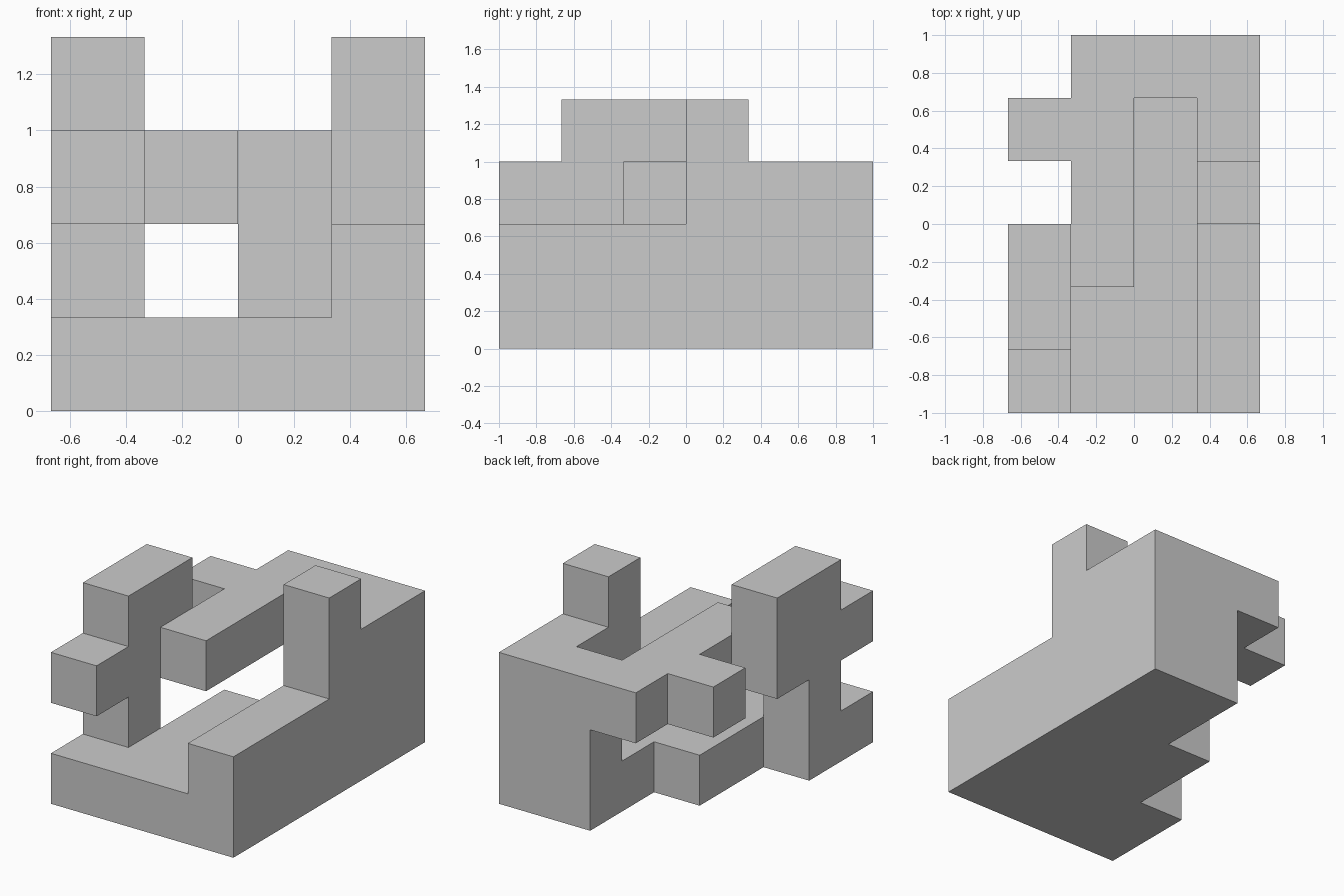
import bpy, bmesh, math
from mathutils import Vector

if "Cube" in bpy.data.objects:
    bpy.data.objects.remove(bpy.data.objects["Cube"])

CELL = 1 / 3
cells = set()


def fill(x, y, z):
    """Fill grid cells; each argument is a (start, stop) range."""
    cells.update((i, j, k) for i in range(*x) for j in range(*y) for k in range(*z))


# Base floor
fill((0, 4), (0, 2), (0, 1))
fill((1, 4), (2, 4), (0, 1))
# Right wall, stepped up towards the back, with its tower
fill((3, 4), (0, 6), (0, 2))
fill((3, 4), (3, 6), (2, 3))
fill((3, 4), (3, 4), (3, 4))
# Back wall
fill((2, 4), (4, 6), (0, 1))
fill((2, 4), (5, 6), (0, 3))
# Raised bridge with a side stub
fill((1, 3), (5, 6), (2, 3))
fill((1, 2), (2, 6), (2, 3))
fill((0, 1), (4, 5), (2, 3))
# Left column with a front stub and rear overhang
fill((0, 1), (1, 2), (0, 4))
fill((0, 1), (0, 1), (2, 3))
fill((0, 1), (2, 3), (2, 4))

# Skin only the exposed cell sides so the parts fuse into one closed shell
bm = bmesh.new()
for c in cells:
    for axis in range(3):
        for side in (0, 1):
            n = list(c)
            n[axis] += 2 * side - 1
            if tuple(n) in cells:
                continue
            u, v = (axis + 1) % 3, (axis + 2) % 3
            corners = []
            for a, b in ((0, 0), (1, 0), (1, 1), (0, 1)):
                p = list(c)
                p[axis] += side
                p[u] += a
                p[v] += b
                corners.append(bm.verts.new((Vector(p) - Vector((2, 3, 0))) * CELL))
            bm.faces.new(corners if side else corners[::-1])

bmesh.ops.remove_doubles(bm, verts=bm.verts, dist=1e-4)
bmesh.ops.dissolve_limit(bm, angle_limit=math.radians(1), verts=bm.verts, edges=bm.edges)

mesh = bpy.data.meshes.new("stepped_block")
bm.to_mesh(mesh)
bm.free()
bpy.context.collection.objects.link(bpy.data.objects.new("stepped_block", mesh))
